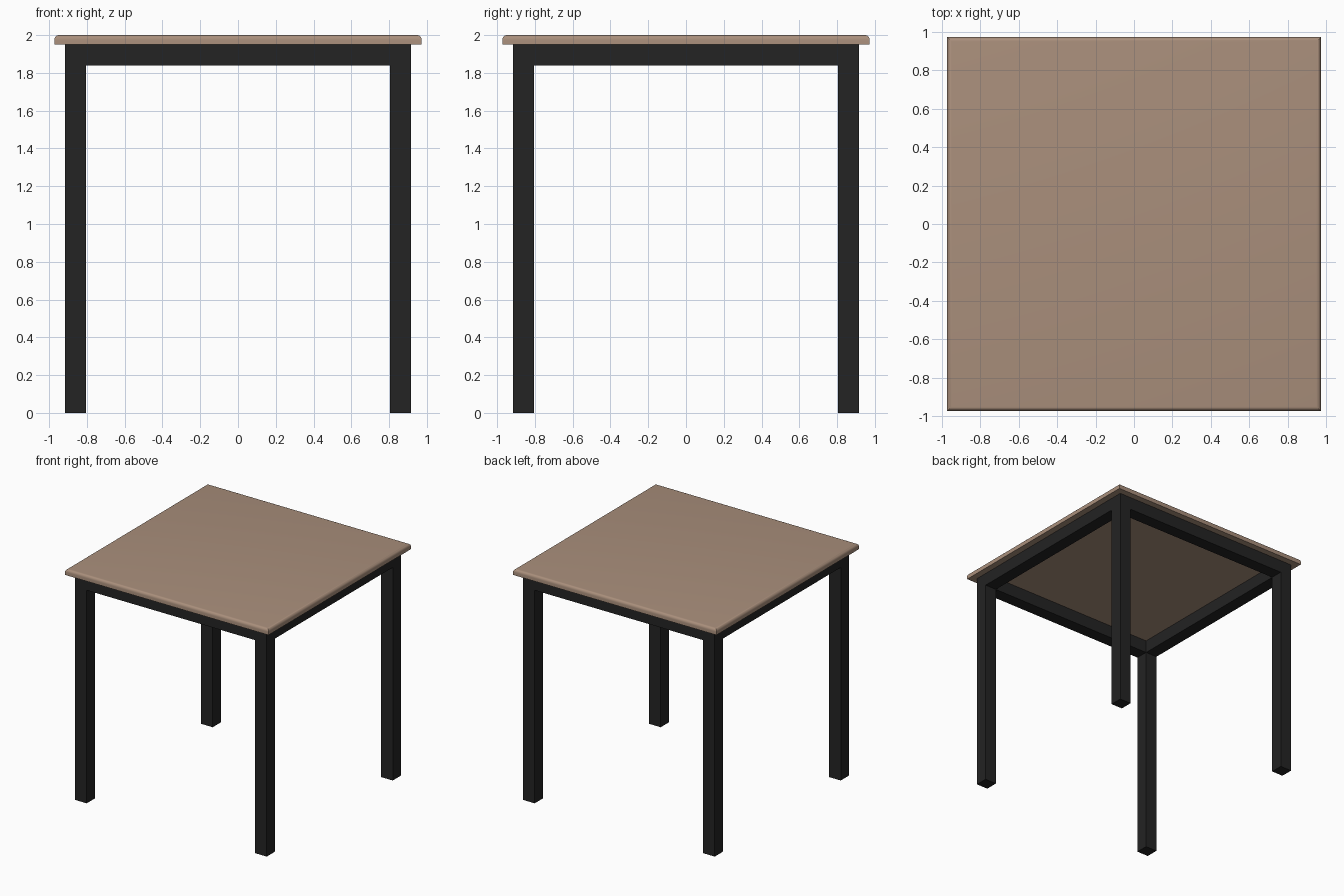
import bpy, bmesh, math

if "Cube" in bpy.data.objects:
    bpy.data.objects.remove(bpy.data.objects["Cube"])

def material(name, rgb):
    m = bpy.data.materials.new(name)
    m.diffuse_color = (*rgb, 1)
    m.use_nodes = True
    m.node_tree.nodes["Principled BSDF"].inputs["Base Color"].default_value = m.diffuse_color
    return m

wood = material("light brown wood", (0.40, 0.275, 0.20))
black = material("black metal", (0.017, 0.017, 0.017))

def box(name, lo, hi, mat, bevel_top=0):
    bm = bmesh.new()
    bmesh.ops.create_cube(bm, size=1)
    for v in bm.verts:
        v.co = [(a + b) / 2 + c * (b - a) for a, b, c in zip(lo, hi, v.co)]
    if bevel_top:
        edges = [e for e in bm.edges if all(v.co.z > hi[2] - 1e-4 for v in e.verts)]
        bmesh.ops.bevel(bm, geom=edges, offset=bevel_top, segments=5,
                        profile=0.5, affect='EDGES')
    mesh = bpy.data.meshes.new(name)
    bm.to_mesh(mesh)
    bm.free()
    mesh.materials.append(mat)
    ob = bpy.data.objects.new(name, mesh)
    bpy.context.collection.objects.link(ob)
    return ob

TOP, UNDER, RAIL = 2.0, 1.95, 1.84   # heights
HALF, OUT, INN = 0.972, 0.915, 0.805  # half widths

# table top with rounded upper edges
top = box("table_top", (-HALF, -HALF, UNDER), (HALF, HALF, TOP), wood, 0.024)
bpy.context.view_layer.objects.active = top
top.select_set(True)
bpy.ops.object.shade_smooth_by_angle(angle=math.radians(30))

# square legs in the four corners
for sx, side in ((-1, "left"), (1, "right")):
    for sy, end in ((-1, "front"), (1, "back")):
        xs = sorted((sx * INN, sx * OUT))
        ys = sorted((sy * INN, sy * OUT))
        box(f"{end}_{side}_leg", (xs[0], ys[0], 0), (xs[1], ys[1], UNDER), black)

# rails between the legs
for s, a, b in ((-1, "front", "left"), (1, "back", "right")):
    lo, hi = sorted((s * INN, s * OUT))
    box(f"{a}_rail", (-INN, lo, RAIL), (INN, hi, UNDER), black)
    box(f"{b}_rail", (lo, -INN, RAIL), (hi, INN, UNDER), black)
